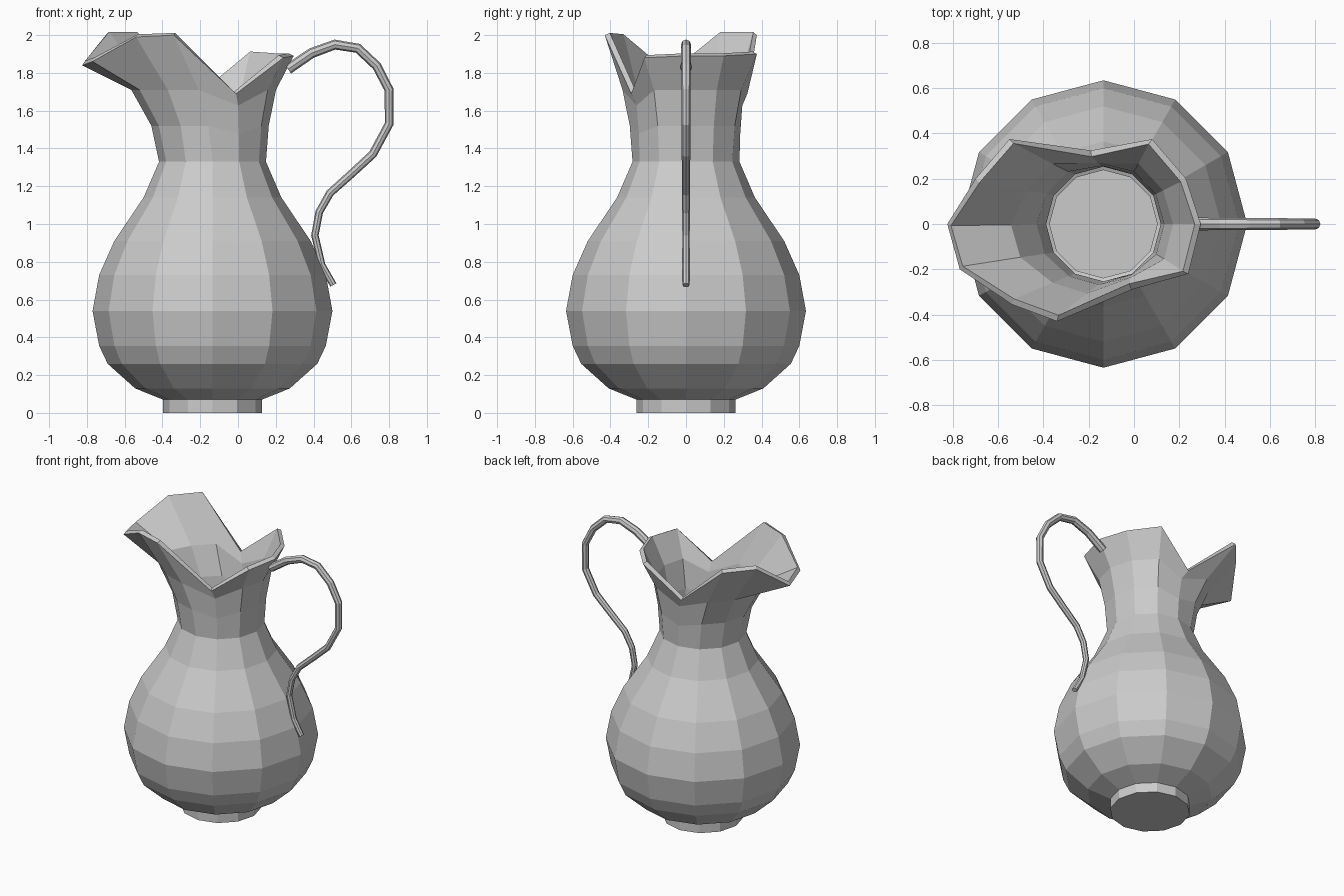
import bpy, bmesh
from math import cos, sin, pi
from mathutils import Vector

cube = bpy.data.objects.get("Cube")
if cube:
    bpy.data.objects.remove(cube)

# One plain grey clay colour
clay = bpy.data.materials.new("grey clay")
clay.use_nodes = True
clay.diffuse_color = (0.6, 0.6, 0.6, 1)
clay.node_tree.nodes["Principled BSDF"].inputs["Base Color"].default_value = (0.6, 0.6, 0.6, 1)

SIDES = 12
AXIS_X = -0.135


def circle(radius, z):
    return [Vector((AXIS_X + radius * cos(2 * pi * i / SIDES),
                    radius * sin(2 * pi * i / SIDES), z)) for i in range(SIDES)]


# Foot, belly and neck rings: (radius, height)
profile = [(0.262, 0), (0.262, 0.07), (0.41, 0.13), (0.555, 0.26), (0.6, 0.355),
           (0.635, 0.54), (0.6, 0.73), (0.52, 0.91), (0.365, 1.14), (0.283, 1.33)]
rings = [circle(r, z) for r, z in profile]

# Wavy rim with a wide pouring spout towards -x
rim = [Vector(p) for p in [
    (0.295, 0, 1.89), (0.23, 0.2, 1.89), (0.08, 0.375, 1.9), (-0.19, 0.325, 1.69),
    (-0.55, 0.375, 2), (-0.7, 0.2, 2), (-0.825, 0, 1.84), (-0.77, -0.2, 1.86),
    (-0.54, -0.355, 1.99), (-0.34, -0.43, 2), (-0.01, -0.29, 1.69), (0.24, -0.22, 1.88)]]

# Flared neck rings blend from the round neck to the rim
for blend, height in ((0.1, 1.52), (0.36, 1.71)):
    ring = []
    for low, high in zip(rings[9], rim):
        point = low.lerp(high, blend)
        point.z = min(height, low.z + (high.z - low.z) * (height - 1.33) / 0.46)
        ring.append(point)
    rings.append(ring)
rings.append(rim)

# Jug body skinned over the rings, closed at the foot
bm = bmesh.new()
loops = [[bm.verts.new(p) for p in ring] for ring in rings]
bm.faces.new(loops[0][::-1])
for a, b in zip(loops, loops[1:]):
    for i in range(SIDES):
        j = (i + 1) % SIDES
        bm.faces.new((a[i], a[j], b[j], b[i]))
mesh = bpy.data.meshes.new("jug_body")
bm.to_mesh(mesh)
bm.free()
mesh.materials.append(clay)
body = bpy.data.objects.new("jug_body", mesh)
bpy.context.collection.objects.link(body)
wall = body.modifiers.new("wall", "SOLIDIFY")
wall.thickness = 0.03
wall.offset = -1

# Curved handle, tapering towards its lower tail
path = [(0.265, 1.82), (0.39, 1.905), (0.513, 1.95), (0.635, 1.93), (0.735, 1.836),
        (0.8, 1.71), (0.8, 1.53), (0.714, 1.37), (0.6, 1.265), (0.487, 1.164),
        (0.43, 1.063), (0.407, 0.94), (0.444, 0.783), (0.505, 0.677)]
curve = bpy.data.curves.new("handle", "CURVE")
curve.dimensions = "3D"
curve.bevel_depth = 0.028
curve.bevel_resolution = 2
curve.use_fill_caps = True
spline = curve.splines.new("POLY")
spline.points.add(len(path) - 1)
for i, (point, (x, z)) in enumerate(zip(spline.points, path)):
    point.co = (x, 0, z, 1)
    point.radius = 1 - 0.35 * i / (len(path) - 1)
spline.use_smooth = False
curve.materials.append(clay)
handle = bpy.data.objects.new("handle", curve)
bpy.context.collection.objects.link(handle)

# Turn the handle into a faceted mesh
bpy.ops.object.select_all(action="DESELECT")
handle.select_set(True)
bpy.context.view_layer.objects.active = handle
bpy.ops.object.convert(target="MESH")
bpy.ops.object.shade_flat()
